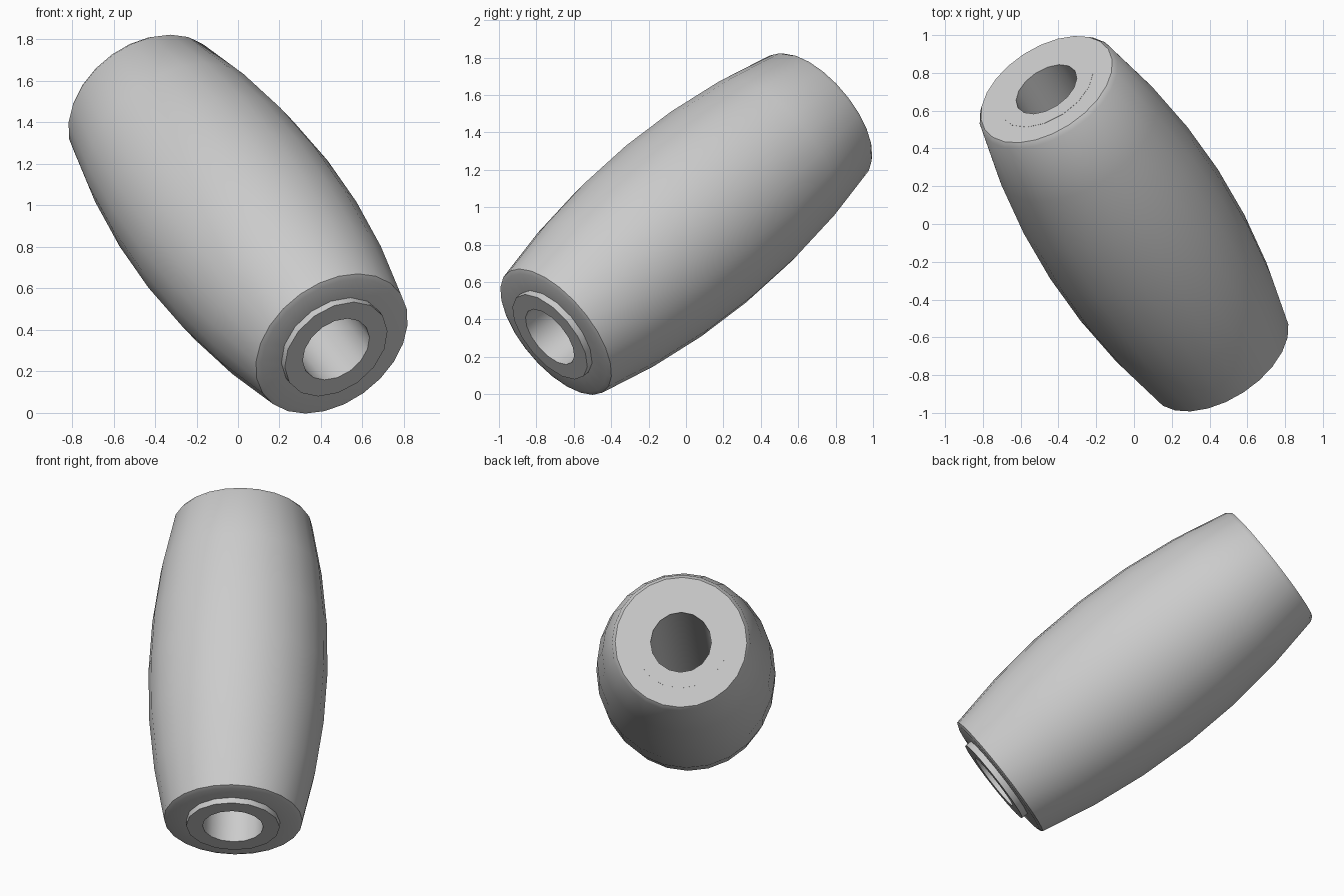
import bpy, bmesh, math
from mathutils import Vector

cube = bpy.data.objects.get("Cube")
if cube:
    bpy.data.objects.remove(cube, do_unlink=True)

# One plain grey for the whole part
grey = bpy.data.materials.new("light_grey")
grey.use_nodes = True
colour = (0.6, 0.6, 0.6, 1)
grey.diffuse_color = colour
grey.node_tree.nodes["Principled BSDF"].inputs["Base Color"].default_value = colour

# Long axis, pointing from the centre to the low front end
AXIS = Vector((0.447, -0.688, -0.570)).normalized()
CENTRE = Vector((0, 0, 0.91))


def lathe(name, profile, sides):
    """Revolve a closed (radius, position) profile about the tilted axis."""
    bm = bmesh.new()
    rings = []
    for i in range(sides):
        a = math.tau * i / sides
        rings.append([bm.verts.new((r * math.cos(a), r * math.sin(a), t))
                      for r, t in profile])
    count = len(profile)
    for i in range(sides):
        here, after = rings[i], rings[(i + 1) % sides]
        for j in range(count):
            k = (j + 1) % count
            bm.faces.new((here[j], after[j], after[k], here[k]))
    bmesh.ops.recalc_face_normals(bm, faces=bm.faces)
    mesh = bpy.data.meshes.new(name)
    bm.to_mesh(mesh)
    bm.free()
    mesh.materials.append(grey)
    obj = bpy.data.objects.new(name, mesh)
    bpy.context.collection.objects.link(obj)
    obj.rotation_mode = 'QUATERNION'
    obj.rotation_quaternion = AXIS.to_track_quat('Z', 'Y')
    obj.location = CENTRE
    bpy.ops.object.select_all(action='DESELECT')
    obj.select_set(True)
    bpy.context.view_layer.objects.active = obj
    bpy.ops.object.shade_smooth_by_angle(angle=math.radians(30))
    return obj


# Barrel-shaped sleeve with a bulging wall and chamfered ends
STEPS = 6
RIM = 1.01
wall = []
for i in range(STEPS + 1):
    s = 2 * i / STEPS - 1
    wall.append((0.53 - 0.12 * s * s, RIM * s))
sleeve = [(0.25, -1.035), (0.39, -1.035)] + wall + [(0.385, 1.02), (0.25, 1.02)]
lathe("barrel_sleeve", sleeve, 24)

# Inner tube, flush at the high end and standing proud at the low end
tube = [(0.18, -1.036), (0.277, -1.036), (0.277, 1.057), (0.18, 1.057)]
lathe("inner_tube", tube, 16)
